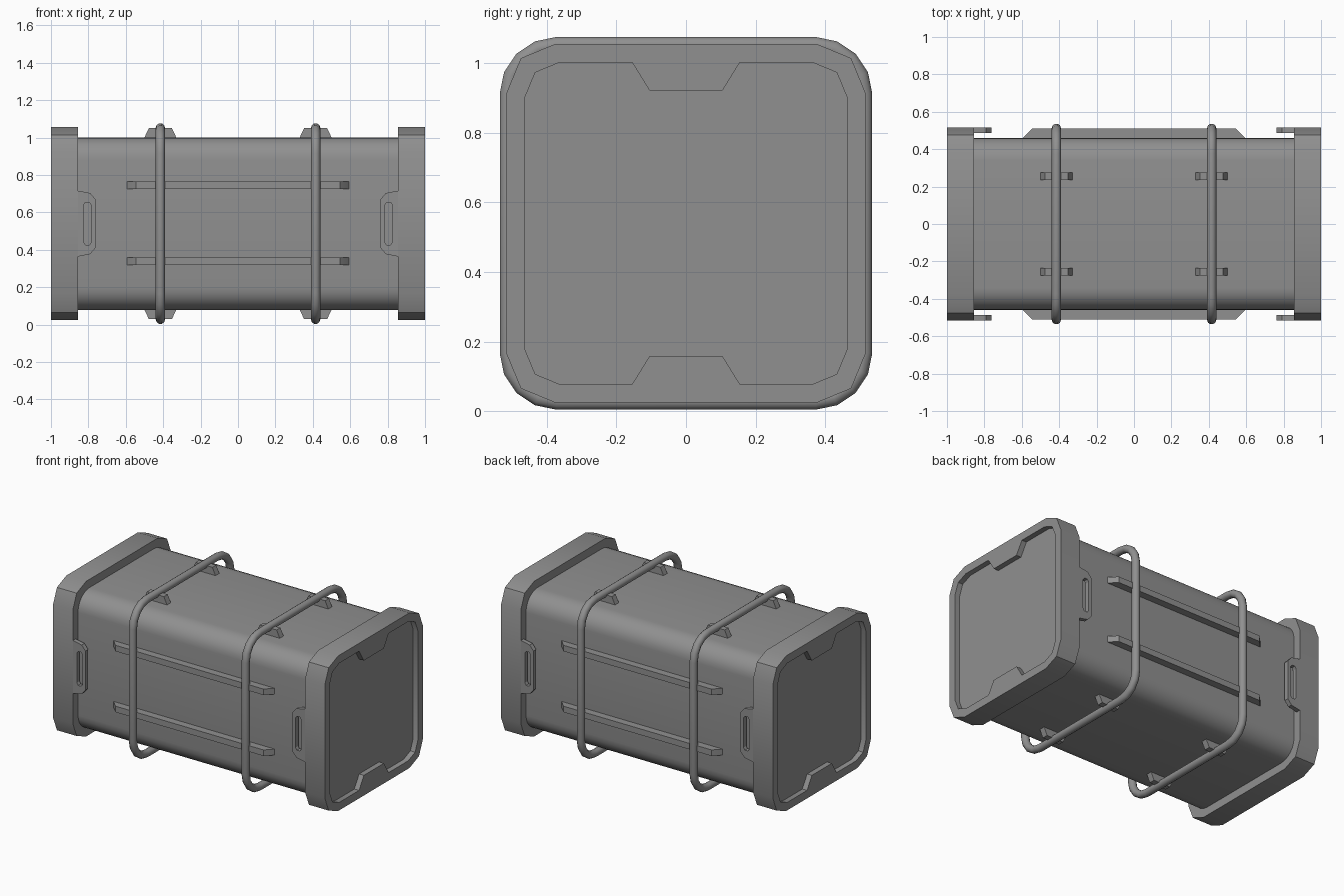
import bpy, bmesh, math

if "Cube" in bpy.data.objects:
    bpy.data.objects.remove(bpy.data.objects["Cube"])

CZ = 0.54  # height of the crate's long axis

grey = bpy.data.materials.new("mid_grey")
grey.diffuse_color = (0.28, 0.28, 0.28, 1)
grey.use_nodes = True
grey.node_tree.nodes["Principled BSDF"].inputs["Base Color"].default_value = grey.diffuse_color


def shade(ob, angle):
    bpy.ops.object.select_all(action='DESELECT')
    ob.select_set(True)
    bpy.context.view_layer.objects.active = ob
    bpy.ops.object.shade_smooth_by_angle(angle=math.radians(angle))


def prism(name, pts, axis, lo, hi, angle=30):
    """Extrude a 2D outline along an axis from lo to hi."""
    place = {'x': lambda a, b, d: (d, a, b),
             'y': lambda a, b, d: (a, d, b),
             'z': lambda a, b, d: (a, b, d)}[axis]
    bm = bmesh.new()
    ends = [[bm.verts.new(place(a, b, d)) for a, b in pts] for d in (lo, hi)]
    n = len(pts)
    for ring in ends:
        bm.faces.new(ring)
    for i in range(n):
        j = (i + 1) % n
        bm.faces.new((ends[0][i], ends[0][j], ends[1][j], ends[1][i]))
    bmesh.ops.recalc_face_normals(bm, faces=bm.faces)
    me = bpy.data.meshes.new(name)
    bm.to_mesh(me)
    bm.free()
    me.materials.append(grey)
    ob = bpy.data.objects.new(name, me)
    bpy.context.collection.objects.link(ob)
    shade(ob, angle)
    return ob


def cut(ob, cutter, angle):
    """Subtract the cutter, then remove it."""
    mod = ob.modifiers.new("cut", 'BOOLEAN')
    mod.operation = 'DIFFERENCE'
    mod.solver = 'EXACT'
    mod.object = cutter
    bpy.context.view_layer.objects.active = ob
    bpy.ops.object.modifier_apply(modifier=mod.name)
    bpy.data.objects.remove(cutter, do_unlink=True)
    shade(ob, angle)


def rounded_square(half, r, seg):
    """Corner by corner outline in (y, z), centred on the crate's axis."""
    pts = []
    for q, (sy, sz) in enumerate(((1, 1), (-1, 1), (-1, -1), (1, -1))):
        for k in range(seg + 1):
            a = (q + k / seg) * math.pi / 2
            pts.append((sy * (half - r) + r * math.cos(a),
                        CZ + sz * (half - r) + r * math.sin(a)))
    return pts


def recess_outline():
    """Rounded square with a tapered tab biting in at top and bottom."""
    p = rounded_square(0.463, 0.1, 2)
    tab = [(0.155, 0.463), (0.105, 0.382), (-0.105, 0.382), (-0.155, 0.463)]
    top = [(y, CZ + z) for y, z in tab]
    bottom = [(-y, CZ - z) for y, z in tab]
    return p[:3] + top + p[3:9] + bottom + p[9:]


# Main body
prism("body", rounded_square(0.461, 0.12, 6), 'x', -0.88, 0.88)

for sx in (-1, 1):
    side = "left" if sx < 0 else "right"

    # End cap with recessed panel
    cap = prism(f"end_cap_{side}", rounded_square(0.516, 0.14, 2), 'x',
                *sorted((sx * 0.855, sx * 1.0)))
    cut(cap, prism("recess_cutter", recess_outline(), 'x',
                   *sorted((sx * 0.965, sx * 1.1))), 50)

    # Bent hoop around the body
    cu = bpy.data.curves.new(f"hoop_{side}", 'CURVE')
    cu.dimensions = '3D'
    cu.bevel_depth = 0.025
    cu.bevel_resolution = 3
    path = rounded_square(0.512, 0.14, 4)
    sp = cu.splines.new('POLY')
    sp.points.add(len(path) - 1)
    for pt, (y, z) in zip(sp.points, path):
        pt.co = (sx * 0.415, y, z, 1)
    sp.use_cyclic_u = True
    cu.materials.append(grey)
    hoop = bpy.data.objects.new(f"hoop_{side}", cu)
    bpy.context.collection.objects.link(hoop)
    bpy.ops.object.select_all(action='DESELECT')
    hoop.select_set(True)
    bpy.context.view_layer.objects.active = hoop
    bpy.ops.object.convert(target='MESH')
    shade(bpy.context.view_layer.objects.active, 50)

    for sy in (-1, 1):
        face = "front" if sy < 0 else "back"

        # Slotted latch tab reaching inward from the cap
        tab = [(0.87, 0.175), (0.85, 0.175), (0.79, 0.163), (0.762, 0.13)]
        outline = tab + [(x, -z) for x, z in reversed(tab)]
        latch = prism(f"latch_{side}_{face}",
                      [(sx * x, CZ + z) for x, z in outline], 'y',
                      *sorted((sy * 0.486, sy * 0.515)))
        slot = [(0.826, 0.098), (0.816, 0.113), (0.794, 0.113), (0.784, 0.098)]
        outline = slot + [(x, -z) for x, z in reversed(slot)]
        cut(latch, prism("slot_cutter",
                         [(sx * x, CZ + z) for x, z in outline], 'y',
                         *sorted((sy * 0.47, sy * 0.53))), 30)

        # Hoop brackets on top and underneath
        for sz in (-1, 1):
            level = "bottom" if sz < 0 else "top"
            profile = [(-0.09, 0.45), (-0.085, 0.461), (-0.062, 0.51),
                       (0.062, 0.51), (0.085, 0.461), (0.09, 0.45)]
            prism(f"bracket_{level}_{side}_{face}",
                  [(sx * 0.415 + x, CZ + sz * z) for x, z in profile], 'y',
                  sy * 0.255 - 0.02, sy * 0.255 + 0.02)

# Long tapered rails on the front and back
for sy in (-1, 1):
    face = "front" if sy < 0 else "back"
    profile = [(-0.6, 0.45), (-0.593, 0.461), (-0.545, 0.51),
               (0.545, 0.51), (0.593, 0.461), (0.6, 0.45)]
    for z, level in ((0.34, "lower"), (0.745, "upper")):
        prism(f"rail_{level}_{face}", [(x, sy * y) for x, y in profile], 'z',
              z - 0.02, z + 0.02)
